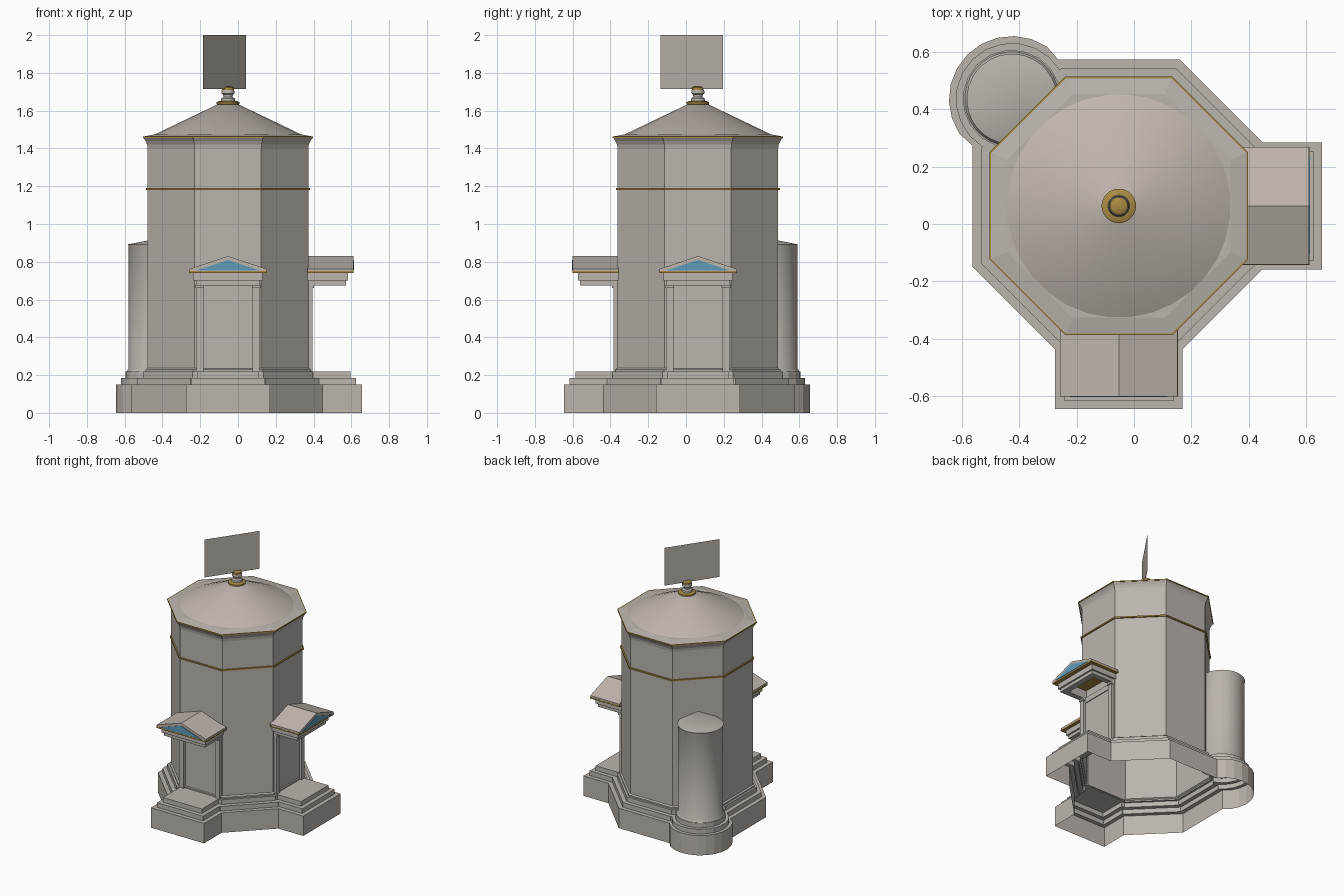
import bpy, bmesh, math
from mathutils import Matrix, Vector

if "Cube" in bpy.data.objects:
    bpy.data.objects.remove(bpy.data.objects["Cube"])

CENTRE = Vector((-0.053, 0.063, 0))
TAN = math.tan(math.pi / 8)


def material(name, rgb):
    m = bpy.data.materials.new(name)
    m.use_nodes = True
    m.diffuse_color = (*rgb, 1)
    m.node_tree.nodes["Principled BSDF"].inputs["Base Color"].default_value = (*rgb, 1)
    return m


stone = material("pale stone", (0.50, 0.46, 0.42))
roof_stone = material("roof stone", (0.52, 0.465, 0.42))
gold = material("gold trim", (0.40, 0.26, 0.06))
blue = material("blue pediment", (0.11, 0.33, 0.50))


def finish(bm, name, mat, turn=0, smooth=False, at=CENTRE):
    mesh = bpy.data.meshes.new(name)
    bm.to_mesh(mesh)
    bm.free()
    mesh.materials.append(mat)
    ob = bpy.data.objects.new(name, mesh)
    bpy.context.collection.objects.link(ob)
    ob.matrix_world = Matrix.Translation(at) @ Matrix.Rotation(turn, 4, "Z")
    if smooth:
        bpy.ops.object.select_all(action="DESELECT")
        ob.select_set(True)
        bpy.context.view_layer.objects.active = ob
        bpy.ops.object.shade_smooth_by_angle(angle=math.radians(35))
    return ob


def loft(bm, rings):
    """Join equal-length closed rings with quads; returns the vertex rings."""
    rows = [[bm.verts.new(p) for p in ring] for ring in rings]
    for a, b in zip(rows, rows[1:]):
        for j in range(len(a)):
            k = (j + 1) % len(a)
            bm.faces.new((a[j], a[k], b[k], b[j]))
    return rows


def ring(r, z, n):
    return [(r * math.cos((j + 0.5) * math.tau / n),
             r * math.sin((j + 0.5) * math.tau / n), z) for j in range(n)]


def octagon(apothem, z):
    return ring(apothem / math.cos(math.pi / 8), z, 8)


def octagonal(name, profile, mat):
    bm = bmesh.new()
    loft(bm, [octagon(a, z) for a, z in profile])
    return finish(bm, name, mat)


def lathe(name, profile, mat, n=32):
    bm = bmesh.new()
    rows = loft(bm, [ring(r, z, n) for r, z in profile])
    bm.faces.new(rows[-1])
    return finish(bm, name, mat, smooth=True)


def prism(name, pts, v0, v1, mat, turn):
    """Extrude a (u, z) profile outwards from the wall, v0 to v1."""
    bm = bmesh.new()
    rows = [[bm.verts.new((u, -v, z)) for u, z in pts] for v in (v0, v1)]
    n = len(pts)
    for j in range(n):
        bm.faces.new((rows[0][j], rows[0][(j + 1) % n], rows[1][(j + 1) % n], rows[1][j]))
    bm.faces.new(rows[0])
    bm.faces.new(rows[1])
    bmesh.ops.recalc_face_normals(bm, faces=bm.faces)
    return finish(bm, name, mat, turn)


def box(name, u0, u1, v0, v1, z0, z1, mat, turn):
    return prism(name, [(u0, z0), (u1, z0), (u1, z1), (u0, z1)], v0, v1, mat, turn)


# Stepped base: octagon plan with two porch platforms and a round turret foot
APSE = 0.527


def plan(inset, z):
    a = 0.511 - inset
    h = a * TAN
    pts = []
    for side in range(8):
        if side in (0, 6):
            w = 0.222 - inset
            vj = min(a, a * math.sqrt(2) - w)
            vf = 0.709 - inset
            half = [(max(h, w), vj), (w, vj), (w, vf)]
            local = [(-s, v) for s, v in half] + half[::-1]
        elif side in (1, 7):
            local = []
        else:
            local = [(-h, a)]
        if side == 3:
            r = 0.22 - 0.8 * inset
            b = math.asin((a - APSE) / r)
            for j in range(13):
                t = math.pi - b + (2 * b - math.pi) * j / 12
                s, v = r * math.cos(t), APSE + r * math.sin(t)
                if j in (0, 12):
                    s = max(-h, min(h, s))
                local.append((s, v))
        ang = side * math.pi / 4
        c, d = math.cos(ang), math.sin(ang)
        pts += [(v * c - s * d, v * d + s * c, z) for s, v in local]
    return pts


bm = bmesh.new()
rows = loft(bm, [plan(i, z) for i, z in
                 ((0, 0), (0, 0.15), (0.03, 0.15), (0.03, 0.185), (0.06, 0.185), (0.06, 0.22))])
inner = [bm.verts.new(p) for p in octagon(0.436, 0.22)]
border = []
for loop in (rows[-1], inner):
    for j, v in enumerate(loop):
        w = loop[(j + 1) % len(loop)]
        border.append(bm.edges.get((v, w)) or bm.edges.new((v, w)))
tread = bmesh.ops.triangle_fill(bm, use_beauty=True, edges=border)
bmesh.ops.remove_doubles(bm, verts=bm.verts, dist=0.0005)
bm.normal_update()
for f in bm.faces:
    if f.normal.z < -0.5:
        f.normal_flip()
finish(bm, "stepped_base", stone)

# Tower walls with foot moulding and flared cornice
octagonal("tower_walls", [(0.436, 0.22), (0.436, 0.23), (0.425, 0.237), (0.425, 1.40),
                          (0.428, 1.42), (0.437, 1.44), (0.448, 1.456)], stone)
octagonal("wall_band", [(0.425, 1.18), (0.434, 1.18), (0.434, 1.19), (0.425, 1.19)], gold)
octagonal("cornice_trim", [(0.445, 1.456), (0.451, 1.456), (0.451, 1.464), (0.445, 1.464)], gold)

# Roof and finial
octagonal("roof_eave", [(0.449, 1.463), (0.39, 1.474), (0.36, 1.474)], stone)
lathe("roof_cone", [(0.392, 1.473), (0.05, 1.636)], roof_stone)
lathe("finial_ring", [(0.05, 1.63), (0.06, 1.635), (0.06, 1.645), (0.045, 1.652)], gold)
lathe("finial_neck", [(0.038, 1.65), (0.036, 1.665), (0.024, 1.672), (0.026, 1.685),
                      (0.035, 1.692), (0.033, 1.71)], stone)
lathe("finial_cap", [(0.022, 1.705), (0.031, 1.71), (0.031, 1.722), (0.022, 1.728)], gold)

# Weather vane panel
bm = bmesh.new()
bm.faces.new([bm.verts.new(p) for p in ((-0.185, -0.135, 1.715), (0.042, 0.197, 1.715),
                                        (0.042, 0.197, 2.0), (-0.185, -0.135, 2.0))])
finish(bm, "weather_vane", stone, at=Vector((0, 0, 0)))

# Round turret against the back right wall, its roof leaning to the wall
bm = bmesh.new()
rows = loft(bm, [[(x + APSE, y, z) for x, y, z in ring(r, h, 32)]
                 for r, h in ((0.165, 0.22), (0.155, 0.235), (0.155, 0.885), (0.158, 0.892))])
tip = bm.verts.new((0.425, 0, 0.937))
for j, v in enumerate(rows[-1]):
    bm.faces.new((v, rows[-1][(j + 1) % 32], tip))
finish(bm, "turret", stone, turn=math.radians(135), smooth=True)

# Two matching doorways with hanging porch roofs
for side, turn in (("front", 0), ("left", math.pi / 2)):
    box(side + "_door", -0.13, 0.13, 0.42, 0.43, 0.22, 0.64, stone, turn)
    box(side + "_door_lintel", -0.13, 0.13, 0.42, 0.436, 0.64, 0.68, stone, turn)
    for s, u0, u1 in (("a", -0.168, -0.13), ("b", 0.13, 0.168)):
        box(f"{side}_pilaster_{s}", u0, u1, 0.42, 0.448, 0.22, 0.675, stone, turn)
        box(f"{side}_pilaster_cap_{s}", u0 - 0.004, u1 + 0.004, 0.42, 0.456, 0.66, 0.68,
            stone, turn)
    # open-bottomed frame in two tiers
    for tier, half, z0, z1 in (("lower", 0.17, 0.675, 0.70), ("upper", 0.182, 0.70, 0.742)):
        out = half + 0.454
        for s, u0, u1 in (("a", -half, -0.13), ("b", 0.13, half)):
            box(f"{side}_{tier}_beam_{s}", u0, u1, 0.42, out, z0, z1, stone, turn)
        box(f"{side}_{tier}_front_beam", -0.13, 0.13, 0.58, out, z0, z1, stone, turn)
    box(side + "_porch_trim", -0.206, 0.206, 0.42, 0.665, 0.74, 0.75, gold, turn)
    prism(side + "_porch_roof", [(-0.205, 0.75), (0.205, 0.75), (0.205, 0.762),
                                 (0, 0.83), (-0.205, 0.762)], 0.42, 0.664, roof_stone, turn)
    prism(side + "_pediment_panel", [(-0.17, 0.753), (0.17, 0.753), (0, 0.81)],
          0.66, 0.667, blue, turn)
